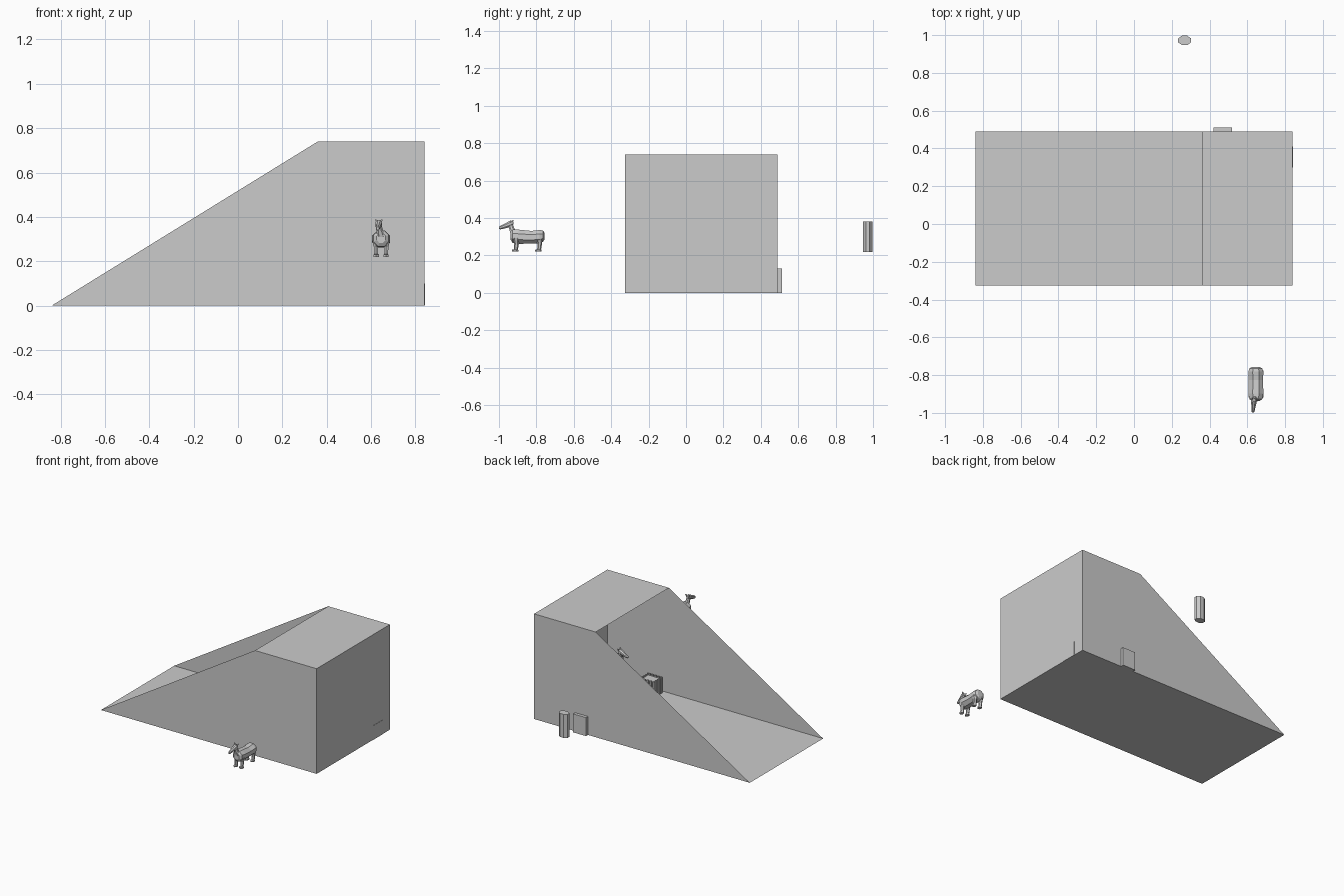
import bpy, bmesh, math
from mathutils import Vector, Matrix

if "Cube" in bpy.data.objects:
    bpy.data.objects.remove(bpy.data.objects["Cube"])


def mesh_object(name, verts, faces, mat=None):
    me = bpy.data.meshes.new(name)
    me.from_pydata([tuple(v) for v in verts], [], faces)
    if mat:
        me.transform(mat)
    ob = bpy.data.objects.new(name, me)
    bpy.context.collection.objects.link(ob)
    return ob


def box(name, lo, hi):
    bm = bmesh.new()
    bmesh.ops.create_cube(bm, size=1)
    for v in bm.verts:
        v.co = Vector([(a + b) / 2 + c * (b - a) for a, b, c in zip(lo, hi, v.co)])
    me = bpy.data.meshes.new(name)
    bm.to_mesh(me)
    bm.free()
    ob = bpy.data.objects.new(name, me)
    bpy.context.collection.objects.link(ob)
    return ob


def loft(name, rings, n=8, upright=False, mat=None):
    """Rings are (x, y, z, half width, half depth); they lie in xz, or in xy when upright."""
    verts, faces = [], []
    for x, y, z, rx, rd in rings:
        for i in range(n):
            a = 2 * math.pi * (i + 0.5) / n
            k = 1 / math.cos(math.pi / n)
            u, w = rx * k * math.cos(a), rd * k * math.sin(a)
            verts.append((x + u, y + w, z) if upright else (x + u, y, z + w))
    for r in range(len(rings) - 1):
        for i in range(n):
            j = (i + 1) % n
            faces.append((r * n + i, r * n + j, (r + 1) * n + j, (r + 1) * n + i))
    faces += [tuple(range(n))[::-1], tuple(range((len(rings) - 1) * n, len(rings) * n))]
    ob = mesh_object(name, verts, faces, mat)
    bm = bmesh.new()
    bm.from_mesh(ob.data)
    bmesh.ops.recalc_face_normals(bm, faces=bm.faces)
    bm.to_mesh(ob.data)
    bm.free()
    return ob


def animal(prefix, mat):
    # barrel body, from chest to rump
    loft(prefix + "_body", [(0, -0.090, 0.085, 0.020, 0.022), (0, -0.080, 0.083, 0.034, 0.036),
                            (0, -0.050, 0.080, 0.040, 0.038), (0, 0.020, 0.077, 0.038, 0.034),
                            (0, 0.065, 0.080, 0.040, 0.036), (0, 0.083, 0.083, 0.034, 0.030),
                            (0, 0.090, 0.083, 0.020, 0.018)], mat=mat)
    # neck
    loft(prefix + "_neck", [(0, -0.066, 0.090, 0.024, 0.024), (-0.006, -0.083, 0.120, 0.014, 0.015),
                            (-0.010, -0.093, 0.148, 0.011, 0.013)], upright=True, mat=mat)
    # head, tapering to the muzzle
    loft(prefix + "_head", [(-0.010, -0.075, 0.154, 0.009, 0.008), (-0.010, -0.092, 0.150, 0.015, 0.017),
                            (-0.012, -0.115, 0.140, 0.012, 0.014), (-0.015, -0.145, 0.129, 0.008, 0.010),
                            (-0.015, -0.152, 0.128, 0.005, 0.007)], mat=mat)
    for s in (-1, 1):
        # ears
        loft(prefix + "_ear", [(-0.010 + s * 0.008, -0.084, 0.155, 0.005, 0.005),
                               (-0.010 + s * 0.014, -0.078, 0.169, 0.003, 0.003)], 4, True, mat)
        # legs with hooves
        for y in (-0.062, 0.062):
            loft(prefix + "_leg", [(s * 0.024, y, 0.072, 0.016, 0.016), (s * 0.023, y + 0.003, 0.045, 0.010, 0.011),
                                   (s * 0.022, y, 0.012, 0.009, 0.009), (s * 0.022, y - 0.005, 0.010, 0.012, 0.015),
                                   (s * 0.022, y - 0.005, 0.0, 0.012, 0.015)], 6, True, mat)


# open shelter shell: floor, roof, end wall and two sloping side walls
X, Y0, Y1, H, XR = 0.84, -0.325, 0.49, 0.74, 0.36
profile = [(-X, 0), (X, 0), (X, H), (XR, H)]
verts = [(x, y, z) for y in (Y0, Y1) for x, z in profile]
mesh_object("shelter_shell", verts,
            [(0, 1, 2, 3), (7, 6, 5, 4), (0, 4, 5, 1), (1, 5, 6, 2), (2, 6, 7, 3)])

# small doors on the back and right walls
box("back_door", (0.42, 0.485, 0), (0.52, 0.512, 0.13))
box("side_door", (0.832, 0.30, 0), (0.842, 0.41, 0.10))

# octagonal post behind the shelter
loft("back_post", [(0.268, 0.972, 0.217, 0.034, 0.025), (0.268, 0.972, 0.382, 0.034, 0.025)], 8, True)

# slatted crate on the shelter floor
cx0, cx1, cy0, cy1, ch = 0.395, 0.51, -0.305, -0.21, 0.11
box("crate_core", (cx0 + 0.008, cy0 + 0.008, 0), (cx1 - 0.008, cy1 - 0.008, 0.10))
for i in range(5):
    t = i / 5
    x = cx0 + t * (cx1 - cx0)
    y = cy0 + t * (cy1 - cy0)
    for yy in (cy0, cy1 - 0.01):
        box("crate_slat", (x, yy, 0), (x + 0.014, yy + 0.01, ch))
    for xx in (cx0, cx1 - 0.01):
        box("crate_slat", (xx, y, 0), (xx + 0.01, y + 0.012, ch))

# animal in front of the shelter, and another one inside
animal("front_animal", Matrix.Translation((0.645, -0.847, 0.22)))
animal("inner_animal", Matrix.Translation((0.62, -0.04, 0.21)) @ Matrix.Rotation(-math.pi / 2, 4, 'Z'))
